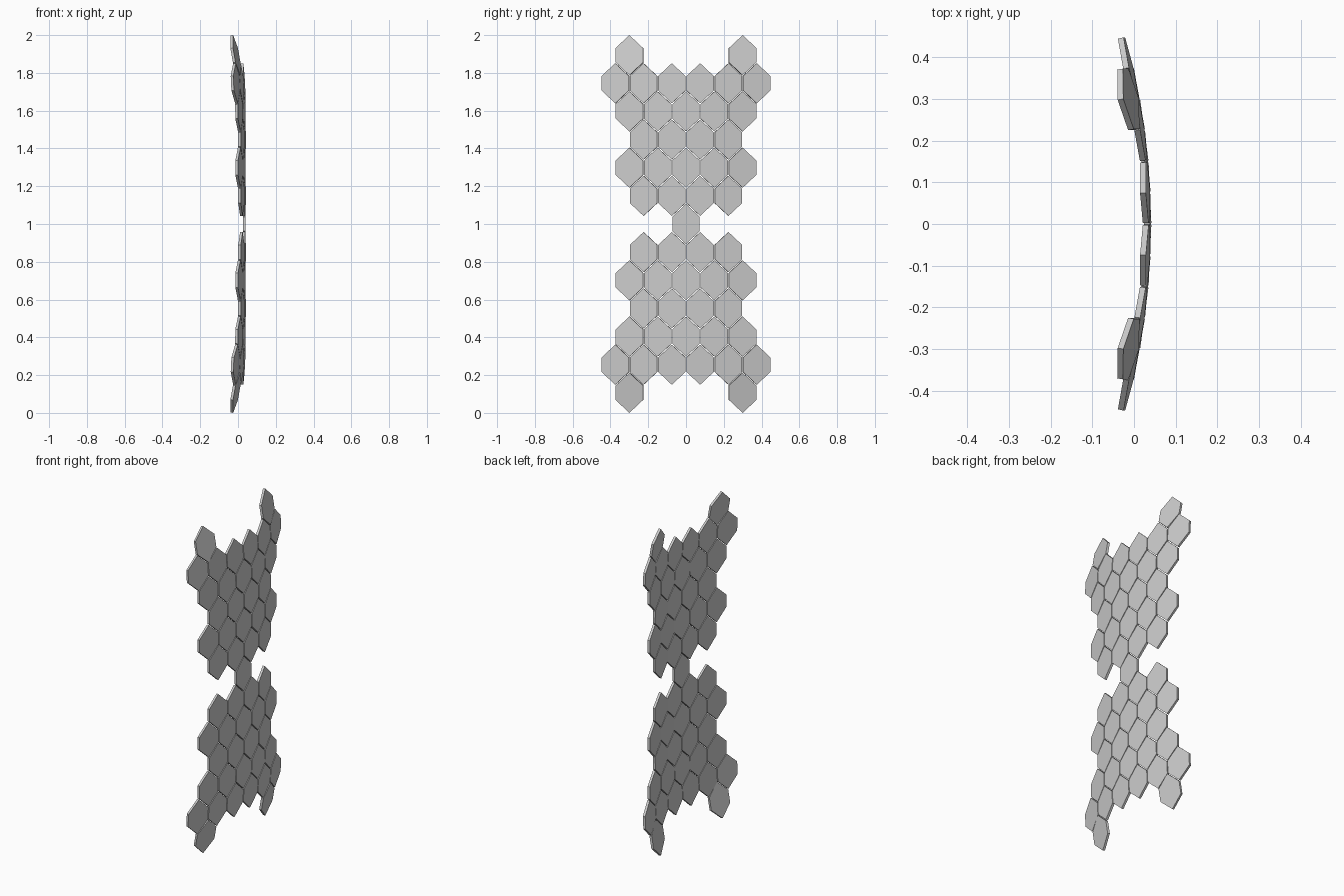
import bpy, bmesh
from mathutils import Vector

if "Cube" in bpy.data.objects:
    bpy.data.objects.remove(bpy.data.objects["Cube"])

PITCH_Y, PITCH_Z = 0.15, 0.149          # honeycomb spacing
HALF_W, TIP, SHOULDER = 0.0725, 0.106, 0.038
THICK = 0.014
A, B, N = 0.30, 0.02, 8                 # sideways bow, curl towards both ends


def depth(y, z):
    return 0.04 - A * y * y - B * (abs(z) / 0.895) ** N


def slopes(y, z):
    sign = 1 if z >= 0 else -1
    return -2 * A * y, -sign * B * N / 0.895 * (abs(z) / 0.895) ** (N - 1)


def hex_tile(name, y, z):
    """Flat hexagonal plate tangent to the bowed surface, outer face on +x."""
    sy, sz = slopes(y, z)
    normal = Vector((1, -sy, -sz)).normalized()
    outline = [(0, TIP), (-HALF_W, SHOULDER), (-HALF_W, -SHOULDER),
               (0, -TIP), (HALF_W, -SHOULDER), (HALF_W, SHOULDER)]
    bm = bmesh.new()
    front = [Vector((depth(y, z) + sy * u + sz * v, y + u, 1 + z + v)) for u, v in outline]
    fv = [bm.verts.new(p) for p in front]
    bv = [bm.verts.new(p - normal * THICK) for p in front]
    bm.faces.new(fv)
    bm.faces.new(bv[::-1])
    for i in range(6):
        j = (i + 1) % 6
        bm.faces.new((fv[i], fv[j], bv[j], bv[i]))
    bmesh.ops.recalc_face_normals(bm, faces=bm.faces)
    mesh = bpy.data.meshes.new(name)
    bm.to_mesh(mesh)
    bm.free()
    bpy.context.collection.objects.link(bpy.data.objects.new(name, mesh))


# tile columns (in pitches from the centre line) for each row above the middle
rows = {
    0: [0],
    1: [-1.5, -0.5, 0.5, 1.5],
    2: [-2, -1, 0, 1, 2],
    3: [-1.5, -0.5, 0.5, 1.5],
    4: [-2, -1, 0, 1, 2],
    5: [-2.5, -1.5, -0.5, 0.5, 1.5, 2.5],
    6: [-2, 2],
}

# upper and lower halves mirror each other around the single middle tile
for row, columns in rows.items():
    for side in ((1, -1) if row else (1,)):
        half = "upper" if side > 0 else "lower"
        for c in columns:
            hex_tile(f"{half}_hex_tile" if row else "middle_hex_tile",
                     c * PITCH_Y, side * row * PITCH_Z)
